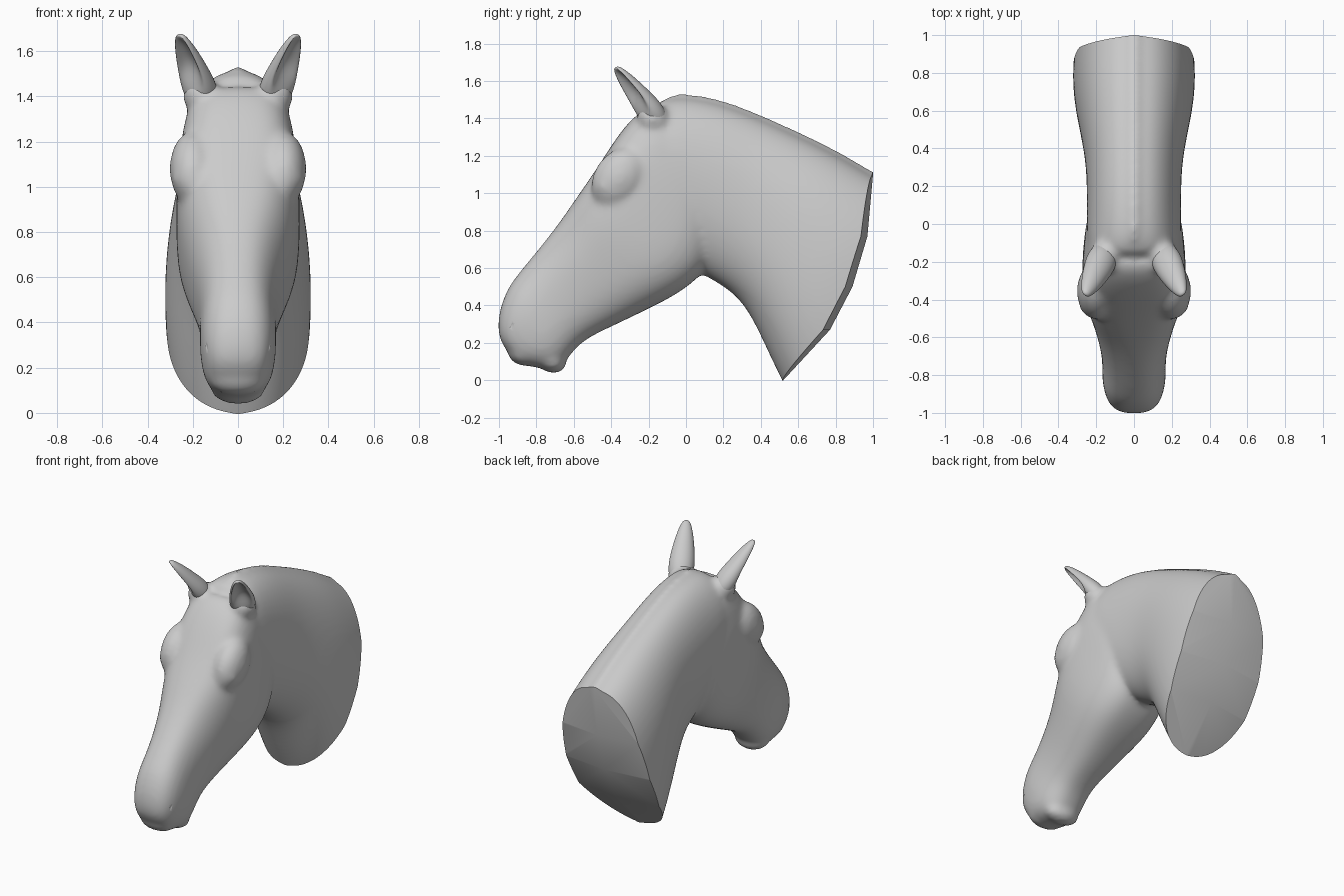
import bpy, bmesh
from math import sin, cos, pi, radians
from mathutils import Vector, Matrix

if "Cube" in bpy.data.objects:
    bpy.data.objects.remove(bpy.data.objects["Cube"])


def loft(bm, rings):
    """Bridge closed rings of equal length and cap both ends."""
    vs = [[bm.verts.new(p) for p in r] for r in rings]
    n = len(vs[0])
    for a, b in zip(vs, vs[1:]):
        for i in range(n):
            j = (i + 1) % n
            bm.faces.new((a[i], a[j], b[j], b[i]))
    bm.faces.new(vs[0][::-1])
    bm.faces.new(vs[-1])


def section(top, bot, w, p=1.0, k=0.0, n=28):
    """Superellipse ring between two profile points; k > 0 widens the top half."""
    t, b = Vector((0, *top)), Vector((0, *bot))
    ring = []
    for i in range(n):
        a = 2 * pi * i / n
        c, s = cos(a), sin(a)
        q = (t + b) / 2 + (t - b) / 2 * (abs(c) ** p * (1 if c > 0 else -1))
        q.x = w * (1 + k * c) * abs(s) ** p * (1 if s > 0 else -1)
        ring.append(q)
    return ring


def blob(bm, loc, size, tilt=0):
    """Ellipsoid, tilted about x."""
    m = (Matrix.Translation(loc) @ Matrix.Rotation(radians(tilt), 4, 'X')
         @ Matrix.Diagonal((*size, 1)))
    bmesh.ops.create_uvsphere(bm, u_segments=20, v_segments=12, radius=1, matrix=m)


def finish(name, bm):
    bmesh.ops.recalc_face_normals(bm, faces=bm.faces)
    me = bpy.data.meshes.new(name)
    bm.to_mesh(me)
    bm.free()
    ob = bpy.data.objects.new(name, me)
    bpy.context.collection.objects.link(ob)
    return ob


def bake(ob, angle):
    bpy.ops.object.select_all(action='DESELECT')
    ob.select_set(True)
    bpy.context.view_layer.objects.active = ob
    bpy.ops.object.convert(target='MESH')
    bpy.ops.object.shade_smooth_by_angle(angle=radians(angle))


# head sections, muzzle to poll: top (y, z), bottom (y, z), half width, roundness, top flare
HEAD = [((-1.01, .21), (-.90, .085), .10, .8), ((-1.004, .37), (-.79, .065), .15, .8),
        ((-.955, .49), (-.69, .055), .168, .8), ((-.92, .54), (-.63, .115), .17, .8),
        ((-.87, .605), (-.56, .21), .168, .8, -.04), ((-.79, .70), (-.40, .285), .186, .8, -.08),
        ((-.68, .84), (-.22, .37), .23, .8, -.12), ((-.585, .98), (-.05, .455), .272, .74, -.04),
        ((-.48, 1.13), (.07, .545), .276, .66, .05), ((-.405, 1.25), (.135, .64), .268, .62, .08),
        ((-.335, 1.35), (.165, .80), .26, .64, .03), ((-.26, 1.43), (.15, .98), .24, .64),
        ((-.17, 1.47), (.08, 1.15), .22, .7)]
# neck sections, past the base to poll
NECK = [((1.40, .86), (.75, -.46), .30), ((1.15, 1.02), (.60, -.175), .322),
        ((.99, 1.105), (.515, -.015), .328), ((.80, 1.22), (.42, .19), .31),
        ((.60, 1.315), (.33, .38), .28), ((.40, 1.405), (.23, .485), .255),
        ((.20, 1.485), (.10, .555), .25), ((.02, 1.52), (0, .62), .252),
        ((-.12, 1.515), (-.10, .80), .25), ((-.20, 1.45), (-.17, 1.0), .22)]

bm = bmesh.new()
loft(bm, [section(*r) for r in HEAD])
loft(bm, [section(t, b, w, .9) for t, b, w in NECK])
# mane crest
loft(bm, [section((y, z + .016), (y, z - .12), .05) for (y, z), _, _ in NECK[:-1]])
# lower lip and chin, upper lip
blob(bm, (0, -.72, .105), (.125, .085, .065), -20)
blob(bm, (0, -.88, .135), (.12, .08, .055), -25)
for sx in (1, -1):
    # brow, eyeball, ear root
    blob(bm, (sx * .20, -.355, 1.08), (.105, .14, .18), -35)
    blob(bm, (sx * .25, -.435, 1.03), (.04, .05, .035), -35)
    blob(bm, (sx * .16, -.175, 1.40), (.085, .085, .09), 35)
body = finish("head_and_neck", bm)

# cutter: faceted base of the neck
PROFILE = [(1.01, 1.4), (1.0, 1.1), (.97, .77), (.89, .5), (.77, .27),
           (.52, 0), (.2, -.6), (2, -.6), (2, 1.4)]
bm = bmesh.new()
loft(bm, [[(x, y - .12 * abs(x), z) for y, z in PROFILE] for x in (-.5, 0, .5)])
# cutter: shallow nostrils
for sx in (1, -1):
    blob(bm, (sx * .15, -.945, .27), (.018, .017, .05), -25)
cutter = finish("base_and_nostril_cutter", bm)
cutter.hide_render = True

# blend the parts into one smooth skin, then cut it
m = body.modifiers.new("subdivide", 'SUBSURF')
m.levels = m.render_levels = 2
m = body.modifiers.new("fuse", 'REMESH')
m.mode = 'VOXEL'
m.voxel_size = .015
m = body.modifiers.new("soften", 'SMOOTH')
m.factor, m.iterations = .5, 18
m = body.modifiers.new("cut", 'BOOLEAN')
m.operation, m.solver, m.object = 'DIFFERENCE', 'EXACT', cutter
bake(body, 35)
bpy.data.objects.remove(cutter)

# ears: lofted cups opening to the front and outside, rooted in the poll
EAR = [(-.3, .04, .04, 0), (-.12, .075, .065, 0), (.12, .085, .072, .1),
       (.4, .074, .058, 1), (.66, .058, .046, 1), (.87, .04, .03, .9),
       (1.01, .018, .014, 0)]
for sx, name in ((1, "ear_left"), (-1, "ear_right")):
    base, tip = Vector((.165, -.18, 1.42)), Vector((.258, -.375, 1.672))
    d = (tip - base).normalized()
    f = Vector((.6, -.76, -.25))
    f = (f - d * f.dot(d)).normalized()
    s = d.cross(f)
    rings = []
    for t, ws, wf, dent in EAR:
        ring = []
        for i in range(20):
            a = 2 * pi * i / 20
            c = cos(a)
            if c > .5:
                c -= dent * 2.6 * (c - .5)
            p = base.lerp(tip, t) + s * ws * sin(a) + f * wf * c
            ring.append((p.x * sx, p.y, p.z))
        rings.append(ring)
    bm = bmesh.new()
    loft(bm, rings)
    ear = finish(name, bm)
    m = ear.modifiers.new("subdivide", 'SUBSURF')
    m.levels = m.render_levels = 2
    bake(ear, 60)
